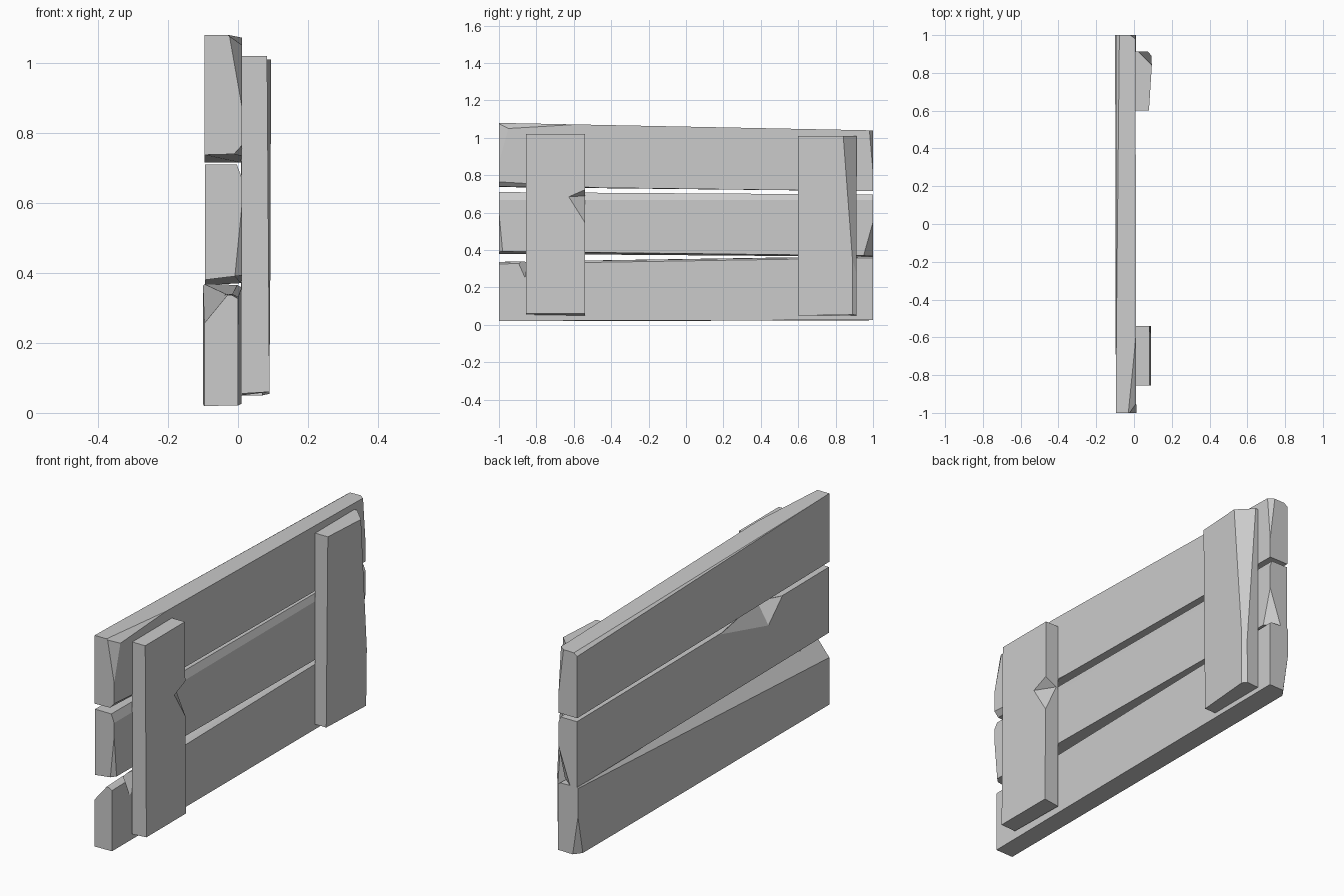
import bpy, bmesh
from mathutils import Vector

if "Cube" in bpy.data.objects:
    bpy.data.objects.remove(bpy.data.objects["Cube"])


def slab(name, near, far, cuts=(), axis=1):
    """Board between two 4-corner end outlines, trimmed by chip planes
    (each plane = three points; the small outer piece is removed)."""
    bm = bmesh.new()
    a = [bm.verts.new(p) for p in near]
    b = [bm.verts.new(p) for p in far]
    bm.faces.new(a)
    bm.faces.new(b[::-1])
    for i in range(4):
        j = (i + 1) % 4
        bm.faces.new((a[j], a[i], b[i], b[j]))
    centre = sum((v.co for v in bm.verts), Vector()) / 8
    for pts in cuts:
        p, q, r = (Vector(c) for c in pts)
        n = (q - p).cross(r - p).normalized()
        if n.dot(centre - p) > 0:
            n = -n
        res = bmesh.ops.bisect_plane(bm, geom=bm.verts[:] + bm.edges[:] + bm.faces[:],
                                     plane_co=p, plane_no=n, clear_outer=True)
        rim = [e for e in bm.edges if e.is_boundary]
        bmesh.ops.holes_fill(bm, edges=rim, sides=0)
    bmesh.ops.recalc_face_normals(bm, faces=bm.faces[:])
    me = bpy.data.meshes.new(name)
    bm.to_mesh(me)
    bm.free()
    ob = bpy.data.objects.new(name, me)
    bpy.context.collection.objects.link(ob)
    return ob


def notch(ob, pts):
    """Gouge a convex chunk out of a board."""
    bm = bmesh.new()
    for p in pts:
        bm.verts.new(p)
    bmesh.ops.convex_hull(bm, input=bm.verts[:])
    bmesh.ops.recalc_face_normals(bm, faces=bm.faces[:])
    me = bpy.data.meshes.new("notch_cutter")
    bm.to_mesh(me)
    bm.free()
    cutter = bpy.data.objects.new("notch_cutter", me)
    cutter.hide_render = True
    bpy.context.collection.objects.link(cutter)
    mod = ob.modifiers.new("notch", 'BOOLEAN')
    mod.operation, mod.solver, mod.object = 'DIFFERENCE', 'EXACT', cutter
    deps = bpy.context.evaluated_depsgraph_get()
    result = bpy.data.meshes.new_from_object(ob.evaluated_get(deps))
    ob.modifiers.clear()
    ob.data = result
    bpy.data.objects.remove(cutter)


def end(y, x0, x1, lo0, lo1, hi1, hi0):
    """Plank end outline: back x0, front x1, bottom and top heights."""
    return [(x0, y, lo0), (x1, y, lo1), (x1, y, hi1), (x0, y, hi0)]


# Top plank, chipped at its near upper corner
slab("top_plank",
     end(-1, -.096, .012, .737, .74, 1.08, 1.08),
     end(1, -.096, .008, .715, .715, 1.04, 1.038),
     [((.012, -1, .87), (-.025, -1, 1.08), (.012, -.95, 1.05)),
      ((-.03, -1, 1.08), (.012, -.95, 1.05), (.011, -.6, 1.071)),
      ((.012, -1, .765), (-.015, -1, .735), (.012, -.5, .736)),
      ((-.096, -.75, 1.074), (-.096, 1, 1.025), (-.075, 1, 1.04)),
      ((.01, 1, .8), (.01, .98, 1.03), (-.02, 1, 1.04))])

# Middle plank, bevelled along the front upper edge
middle = slab("middle_plank",
              end(-1, -.094, .012, .38, .393, .71, .71),
              end(1, -.094, .008, .365, .37, .697, .697),
              [((.012, -1, .668), (.009, 1, .665), (-.003, 0, .703)),
               ((.012, -1, .6), (.012, -.98, .39), (-.01, -1, .38)),
               ((.008, 1, .55), (.008, .95, .372), (-.055, 1, .368))])
notch(middle, [(-.094, -.14, .7), (-.094, -.52, .60), (-.094, -.63, .706),
               (-.03, -.52, .705), (-.15, -.45, .72), (-.06, -.45, .78)])

# Bottom plank, bevelled along the back upper edge
bottom = slab("bottom_plank",
              end(-1, -.096, .0, .015, .0, .335, .342),
              end(1, -.1, .01, .025, .025, .365, .368),
              [((-.098, -.85, .262), (-.1, .95, .36), (-.03, -.85, .345)),
               ((.002, -1, .325), (.009, .9, .357), (-.015, 0, .354)),
               ((-.1, -.82, .02), (.01, -.82, .022), (0, 1, .026)),
               ((-.1, 1, .22), (-.1, .96, .02), (-.07, 1, .02))])
notch(bottom, [(.001, -.9, .34), (.001, -.86, .25), (.002, -.7, .345),
               (-.05, -.85, .35), (.06, -.8, .36), (0, -.8, .42)])

# Left batten with a notch in its inner edge
left = slab("left_batten",
            [(.01, -.855, .055), (.09, -.855, .06), (.09, -.54, .06), (.01, -.54, .05)],
            [(.01, -.855, 1.02), (.083, -.855, 1.02), (.083, -.54, 1.02), (.01, -.54, 1.02)])
notch(left, [(.088, -.63, .685), (.02, -.538, .69), (.088, -.538, .725),
             (.088, -.538, .54), (.14, -.48, .65)])

# Right batten, thicker at its outer side with a worn outer edge
slab("right_batten",
     [(.008, .6, .05), (.07, .6, .05), (.091, .912, .055), (.008, .912, .05)],
     [(.008, .6, 1.01), (.079, .6, 1.01), (.099, .912, 1.01), (.008, .912, 1.01)],
     [((.099, .893, 1.01), (.085, .912, 1.01), (.094, .888, .35)),
      ((.094, .888, .35), (.091, .912, .055), (.07, .912, .35))])
